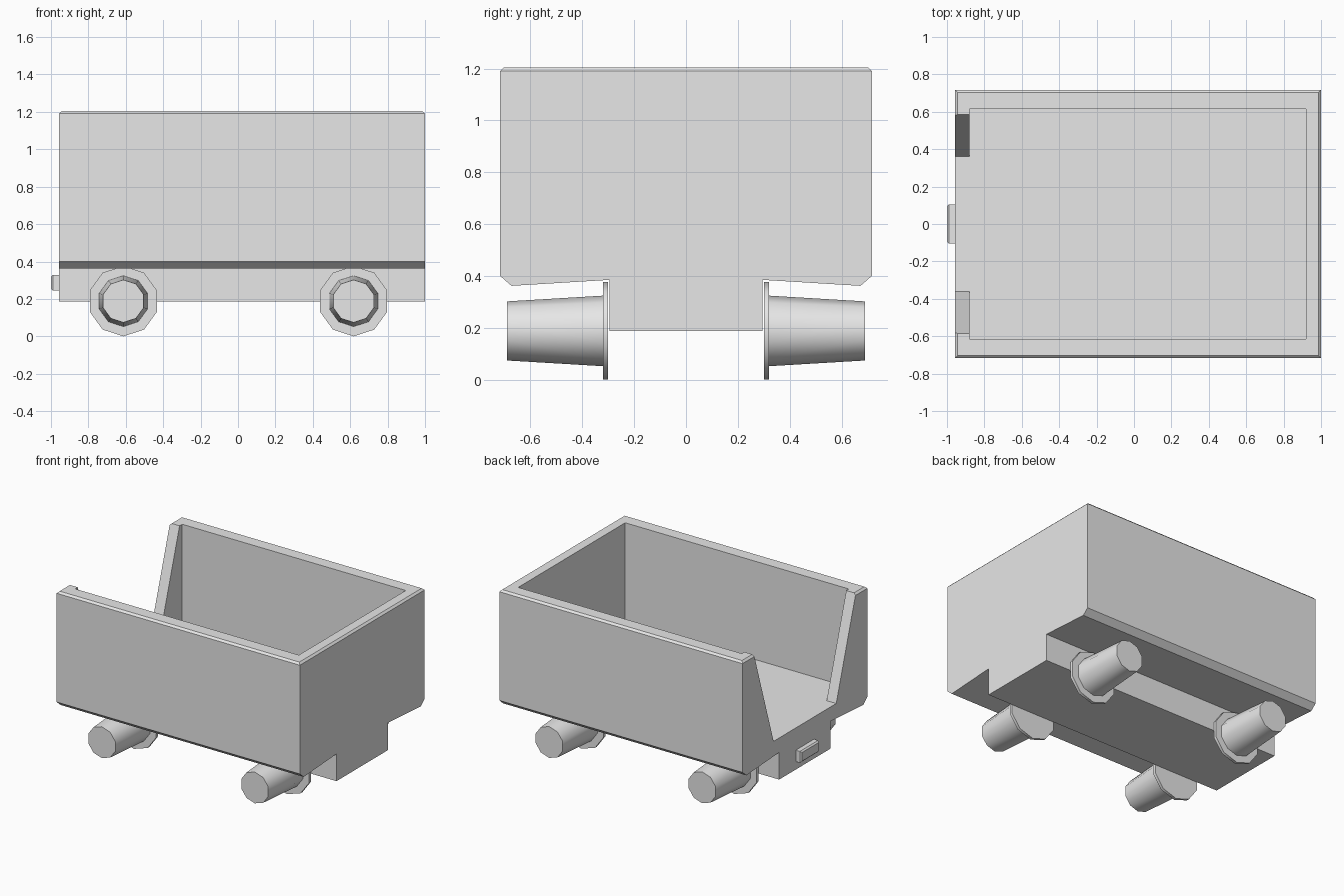
import bpy
import bmesh
import math
from mathutils import Matrix, Vector

default_cube = bpy.data.objects.get("Cube")
if default_cube:
    bpy.data.objects.remove(default_cube, do_unlink=True)

grey = bpy.data.materials.new("light_grey")
grey.use_nodes = True
colour = (0.8, 0.8, 0.8, 1)
grey.diffuse_color = colour
grey.node_tree.nodes["Principled BSDF"].inputs["Base Color"].default_value = colour


def make_object(name, bm):
    bmesh.ops.recalc_face_normals(bm, faces=bm.faces)
    mesh = bpy.data.meshes.new(name)
    bm.to_mesh(mesh)
    bm.free()
    mesh.materials.append(grey)
    obj = bpy.data.objects.new(name, mesh)
    bpy.context.collection.objects.link(obj)
    return obj


def prism(profile, x0, x1):
    """Extrude a closed (y, z) profile along x."""
    bm = bmesh.new()
    face = bm.faces.new([bm.verts.new((x0, y, z)) for y, z in profile])
    new = bmesh.ops.extrude_face_region(bm, geom=[face])["geom"]
    moved = [v for v in new if isinstance(v, bmesh.types.BMVert)]
    bmesh.ops.translate(bm, verts=moved, vec=(x1 - x0, 0, 0))
    bmesh.ops.recalc_face_normals(bm, faces=bm.faces)
    return bm


def mirrored(half):
    """Complete a half profile across y = 0."""
    return half + [(-y, z) for y, z in reversed(half)]


def bevel_around(bm, direction, width):
    """Chamfer the rim of the faces that look along a direction."""
    bm.normal_update()
    rim = {e for f in bm.faces if f.normal.dot(Vector(direction)) > 0.99 for e in f.edges}
    bmesh.ops.bevel(bm, geom=list(rim), offset=width, segments=1, affect='EDGES')


def cut(target, cutter):
    cutter.hide_render = True
    mod = target.modifiers.new("cut", 'BOOLEAN')
    mod.operation = 'DIFFERENCE'
    mod.solver = 'EXACT'
    mod.object = cutter
    bpy.context.view_layer.objects.active = target
    bpy.ops.object.modifier_apply(modifier=mod.name)
    bpy.data.objects.remove(cutter, do_unlink=True)


# Wagon body with sloped underside and central chassis
BACK, FRONT, TOP, FLOOR = -0.957, 1.0, 1.205, 0.49
body_bm = prism(mirrored([(0.296, 0.187), (0.296, 0.385), (0.673, 0.362),
                          (0.717, 0.4), (0.717, TOP)]), BACK, FRONT)
bevel_around(body_bm, (0, 0, 1), 0.014)
body = make_object("wagon_body", body_bm)

# Open tub and tapered doorway in one end
tub = prism(mirrored([(0.615, FLOOR), (0.615, 1.5)]), -0.88, 0.92)
cut(body, make_object("tub_cutter", tub))
slope = (0.585 - 0.36) / (TOP - FLOOR)
door = prism(mirrored([(0.36, FLOOR), (0.36 + slope * (1.5 - FLOOR), 1.5)]), -1.1, -0.8)
cut(body, make_object("doorway_cutter", door))

# Coupling plate on the open end
plate = prism(mirrored([(0.105, 0.245), (0.105, 0.328)]), -1.0, BACK)
bevel_around(plate, (-1, 0, 0), 0.01)
make_object("coupling_plate", plate)

# Ten-sided flanged wheels: (radius, distance from centre line)
SIDES = 10
WHEEL = [(0.188, 0.3), (0.188, 0.321), (0.136, 0.321), (0.114, 0.69)]


def make_wheel(name, x, side):
    bm = bmesh.new()
    rings = []
    for radius, y in WHEEL:
        angles = [math.pi / 2 + math.tau * i / SIDES for i in range(SIDES)]
        rings.append([bm.verts.new((x + radius * math.cos(a), side * y,
                                    0.188 + radius * math.sin(a))) for a in angles])
    for a, b in zip(rings, rings[1:]):
        for i in range(SIDES):
            j = (i + 1) % SIDES
            bm.faces.new((a[i], a[j], b[j], b[i]))
    bm.faces.new(rings[0])
    bm.faces.new(rings[-1])
    wheel = make_object(name, bm)
    bpy.ops.object.select_all(action='DESELECT')
    wheel.select_set(True)
    bpy.context.view_layer.objects.active = wheel
    bpy.ops.object.shade_smooth_by_angle(angle=math.radians(45))


for end, x in (("open_end", -0.613), ("closed_end", 0.618)):
    for label, side in (("front", -1), ("back", 1)):
        make_wheel(f"{label}_wheel_{end}", x, side)
